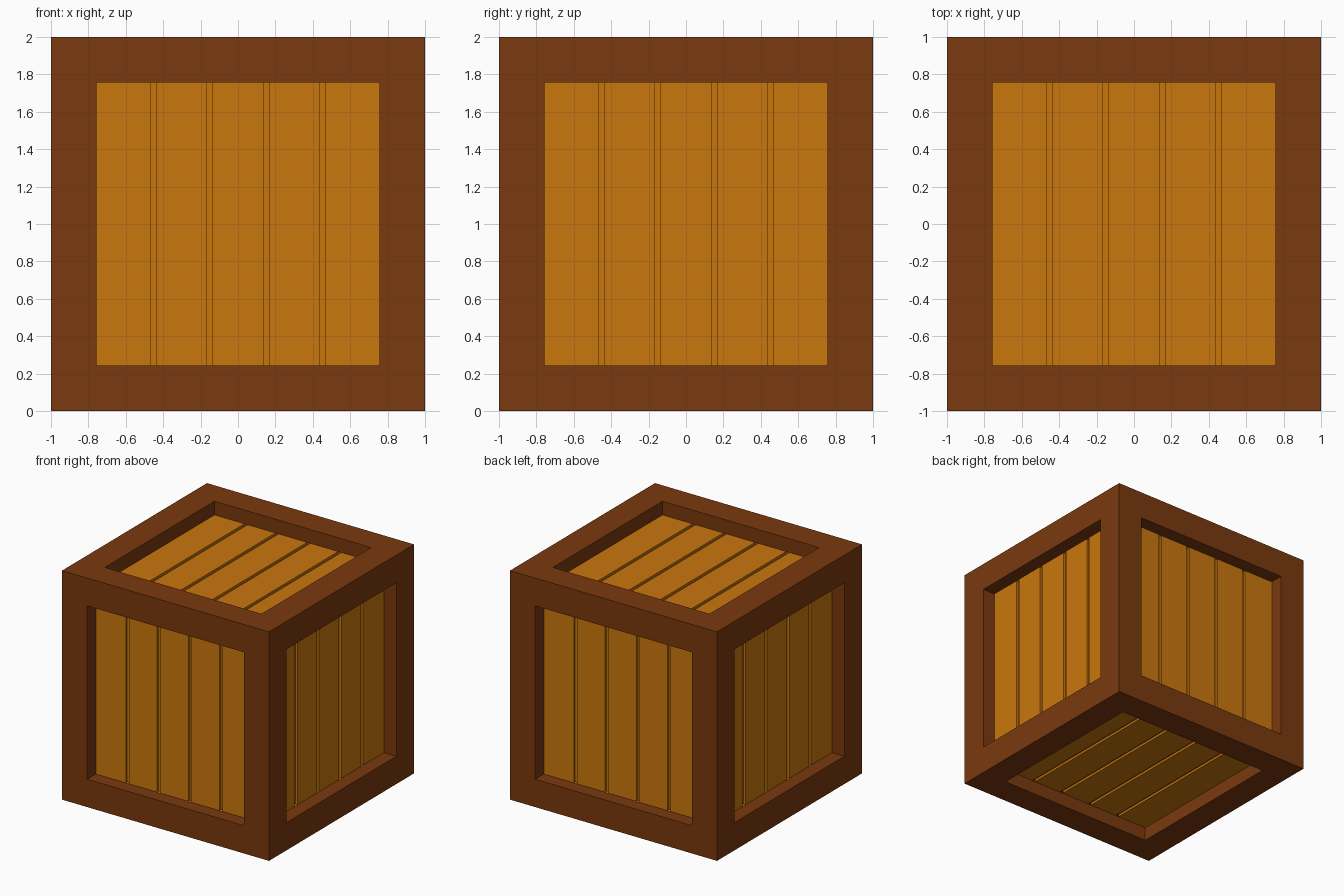
import bpy, bmesh
from math import radians
from mathutils import Matrix

if "Cube" in bpy.data.objects:
    bpy.data.objects.remove(bpy.data.objects["Cube"])

HALF = 1.0          # half size of the crate
OPEN = 0.757        # half size of each framed opening
RECESS = 0.12       # panel depth behind the frame
GROOVE = 0.02       # depth of the gaps between planks
GAPS = [(-0.468, -0.438), (-0.168, -0.138), (0.138, 0.168), (0.438, 0.468)]


def material(name, color):
    m = bpy.data.materials.new(name)
    m.diffuse_color = (*color, 1)
    m.use_nodes = True
    m.node_tree.nodes["Principled BSDF"].inputs["Base Color"].default_value = m.diffuse_color
    return m


def add_object(name, mesh, mat):
    mesh.materials.append(mat)
    ob = bpy.data.objects.new(name, mesh)
    bpy.context.collection.objects.link(ob)
    return ob


dark_wood = material("dark_wood", (0.195, 0.041, 0.0044))
light_wood = material("light_wood", (0.584, 0.184, 0.004))

# Frame: cube with each face inset, pushed in and opened
bm = bmesh.new()
bmesh.ops.create_cube(bm, size=2 * HALF)
inner = list(bm.faces)
bmesh.ops.inset_individual(bm, faces=inner, thickness=HALF - OPEN, use_even_offset=True)
inner = bmesh.ops.extrude_discrete_faces(bm, faces=inner)["faces"]
for f in inner:
    f.normal_update()
    bmesh.ops.translate(bm, verts=f.verts, vec=-f.normal * RECESS)
bmesh.ops.delete(bm, geom=inner, context='FACES')
bmesh.ops.translate(bm, verts=bm.verts, vec=(0, 0, HALF))
frame_mesh = bpy.data.meshes.new("frame")
bm.to_mesh(frame_mesh)
bm.free()
add_object("frame", frame_mesh, dark_wood)

# Plank panel: grooved profile swept along the plank length, facing -y
y = -(HALF - RECESS)
profile = [(-OPEN, y)]
for a, b in GAPS:
    profile += [(a, y), (a, y + GROOVE), (b, y + GROOVE), (b, y)]
profile.append((OPEN, y))
n = len(profile)
verts = [(px, py, z) for z in (-OPEN, OPEN) for px, py in profile]
faces = [(i, i + 1, n + i + 1, n + i) for i in range(n - 1)]

# One panel for each side of the crate
sides = {"front": (0, 'Z'), "right": (90, 'Z'), "back": (180, 'Z'),
         "left": (270, 'Z'), "top": (-90, 'X'), "bottom": (90, 'X')}
for side, (angle, axis) in sides.items():
    mesh = bpy.data.meshes.new(side + "_planks")
    mesh.from_pydata(verts, [], faces)
    mesh.transform(Matrix.Translation((0, 0, HALF)) @ Matrix.Rotation(radians(angle), 4, axis))
    add_object(side + "_planks", mesh, light_wood)
